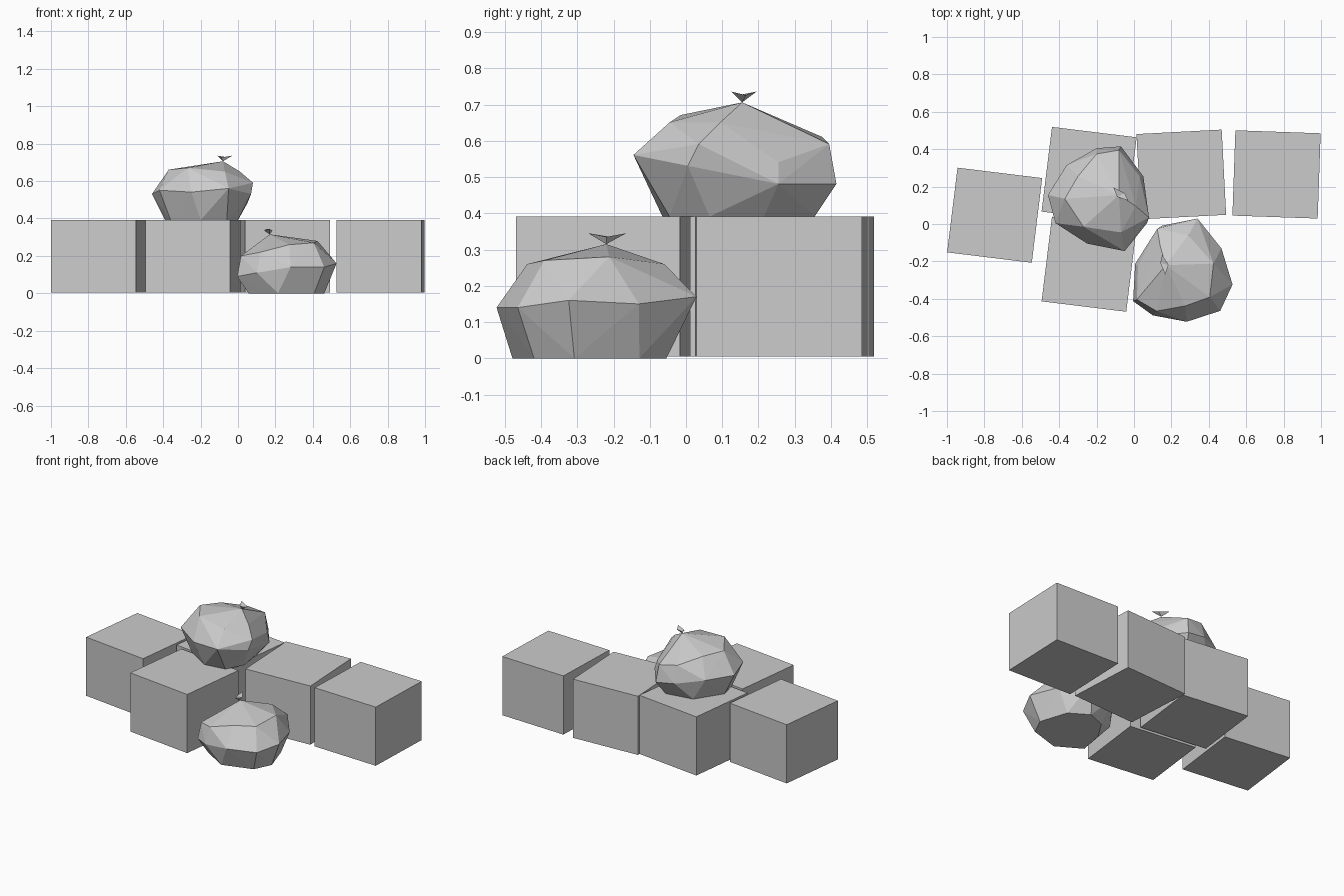
import bpy
import bmesh
from math import radians
from mathutils import Matrix, Vector

default_cube = bpy.data.objects.get("Cube")
if default_cube:
    bpy.data.objects.remove(default_cube, do_unlink=True)

# One plain grey for everything
grey = bpy.data.materials.new("plain grey")
grey.use_nodes = True
grey_value = (0.6, 0.6, 0.6, 1.0)
grey.diffuse_color = grey_value
grey.node_tree.nodes["Principled BSDF"].inputs["Base Color"].default_value = grey_value


def make_object(name, mesh, location, turn):
    """Link a mesh as an object, turned about the vertical axis."""
    obj = bpy.data.objects.new(name, mesh)
    obj.location = location
    obj.rotation_euler.z = radians(turn)
    bpy.context.collection.objects.link(obj)
    return obj


# Crates: one shared box mesh, each standing slightly askew
CRATE_WIDTH, CRATE_HEIGHT, FLOOR = 0.456, 0.386, 0.005
crate_mesh = bpy.data.meshes.new("crate")
bm = bmesh.new()
bmesh.ops.create_cube(bm, size=1.0)
bmesh.ops.scale(bm, vec=(CRATE_WIDTH, CRATE_WIDTH, CRATE_HEIGHT), verts=bm.verts)
bm.to_mesh(crate_mesh)
bm.free()
crate_mesh.materials.append(grey)

crates = {
    "crate_far_right": (-0.745, 0.047, -7),
    "crate_back_right": (-0.24, 0.265, -7),
    "crate_front_right": (-0.24, -0.215, -7),
    "crate_back_left": (0.253, 0.265, 3),
    "crate_far_left": (0.762, 0.265, -2),
}
for name, (x, y, turn) in crates.items():
    make_object(name, crate_mesh, (x, y, FLOOR + CRATE_HEIGHT / 2), turn)

# Sack: rings of corner points in hundredths, measured from below the knot
base_ring = [(8, -9), (6, 6), (-2, 20), (-20, 17), (-31, 0),
             (-28, -12), (-12, -22), (2, -20)]
belly_ring = [(1, 26, 9), (13, 10, 9), (16, -12, 20), (15, -15, 14),
              (3, -30, 17), (-17, -26, 15), (-34, -15, 16),
              (-38, 0, 14), (-28, 16, 14), (-12, 25, 11)]
shoulder_ring = [(1, -20, 26), (-19, -17, 28), (-29, -2, 27), (-22, 10, 26),
                 (-12, 22, 22), (0, 24, 20), (11, 10, 15), (9, -6, 26)]
neck = Vector((0, 0, 0.315))

sack_mesh = bpy.data.meshes.new("sack")
bm = bmesh.new()
corners = [(x, y, 0) for x, y in base_ring] + belly_ring + shoulder_ring
for corner in corners:
    bm.verts.new(Vector(corner) / 100)
bm.verts.new(neck)
bmesh.ops.convex_hull(bm, input=bm.verts)

# Knot: a small folded flare rising from the neck
flare = [(-3, 4, 3), (-1, -1, 2), (5, -3, 3), (3, 1, 2)]
tip = bm.verts.new(neck)
rim = [bm.verts.new(neck + Vector(p) / 100) for p in flare]
for i, vert in enumerate(rim):
    bm.faces.new((tip, rim[i - 1], vert))
bm.faces.new((rim[0], rim[1], rim[3]))
bm.faces.new((rim[1], rim[2], rim[3]))
bmesh.ops.recalc_face_normals(bm, faces=bm.faces)
bm.to_mesh(sack_mesh)
bm.free()
sack_mesh.materials.append(grey)

make_object("sack_on_crates", sack_mesh, (-0.08, 0.155, FLOOR + CRATE_HEIGHT), 0)
make_object("sack_on_ground", sack_mesh, (0.17, -0.22, 0), 140)
